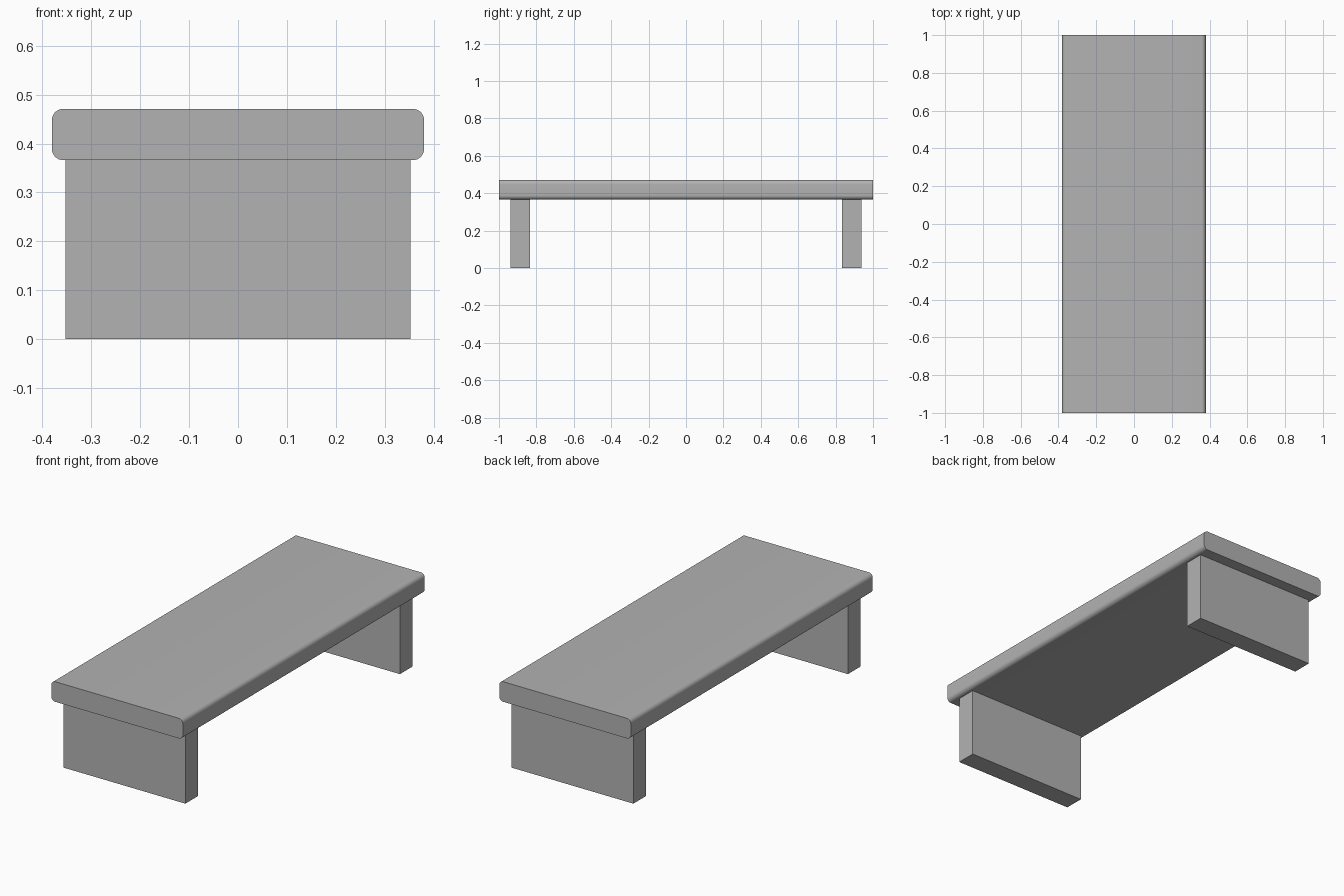
import bpy
import bmesh

cube = bpy.data.objects.get("Cube")
if cube:
    bpy.data.objects.remove(cube, do_unlink=True)

# Single stone colour
GREY = (0.45, 0.45, 0.45, 1.0)
stone = bpy.data.materials.new("grey_stone")
stone.use_nodes = True
stone.diffuse_color = GREY
stone.node_tree.nodes["Principled BSDF"].inputs["Base Color"].default_value = GREY


def box(name, size, centre, long_edge_radius=0.0):
    """Box whose edges running along y may be rounded."""
    bm = bmesh.new()
    bmesh.ops.create_cube(bm, size=1.0)
    bmesh.ops.scale(bm, vec=size, verts=bm.verts)
    if long_edge_radius:
        edges = [e for e in bm.edges
                 if abs(e.verts[0].co.y - e.verts[1].co.y) > size[1] / 2]
        bmesh.ops.bevel(bm, geom=edges, offset=long_edge_radius,
                        offset_type="OFFSET", segments=8, profile=0.5,
                        affect="EDGES")
    mesh = bpy.data.meshes.new(name)
    bm.to_mesh(mesh)
    bm.free()
    mesh.materials.append(stone)
    obj = bpy.data.objects.new(name, mesh)
    obj.location = centre
    bpy.context.collection.objects.link(obj)
    return obj


LEG_HEIGHT = 0.366
TOP_HEIGHT = 0.471
SLAB = TOP_HEIGHT - LEG_HEIGHT

# Seat slab with rounded long edges
seat = box("seat", (0.761, 2.0, SLAB), (0, 0, LEG_HEIGHT + SLAB / 2), 0.023)
bpy.ops.object.select_all(action="DESELECT")
seat.select_set(True)
bpy.context.view_layer.objects.active = seat
bpy.ops.object.shade_smooth_by_angle(angle=0.6)

# Slab legs near each end
for name, side in (("front_leg", -1), ("back_leg", 1)):
    box(name, (0.706, 0.105, LEG_HEIGHT), (0, side * 0.887, LEG_HEIGHT / 2))
